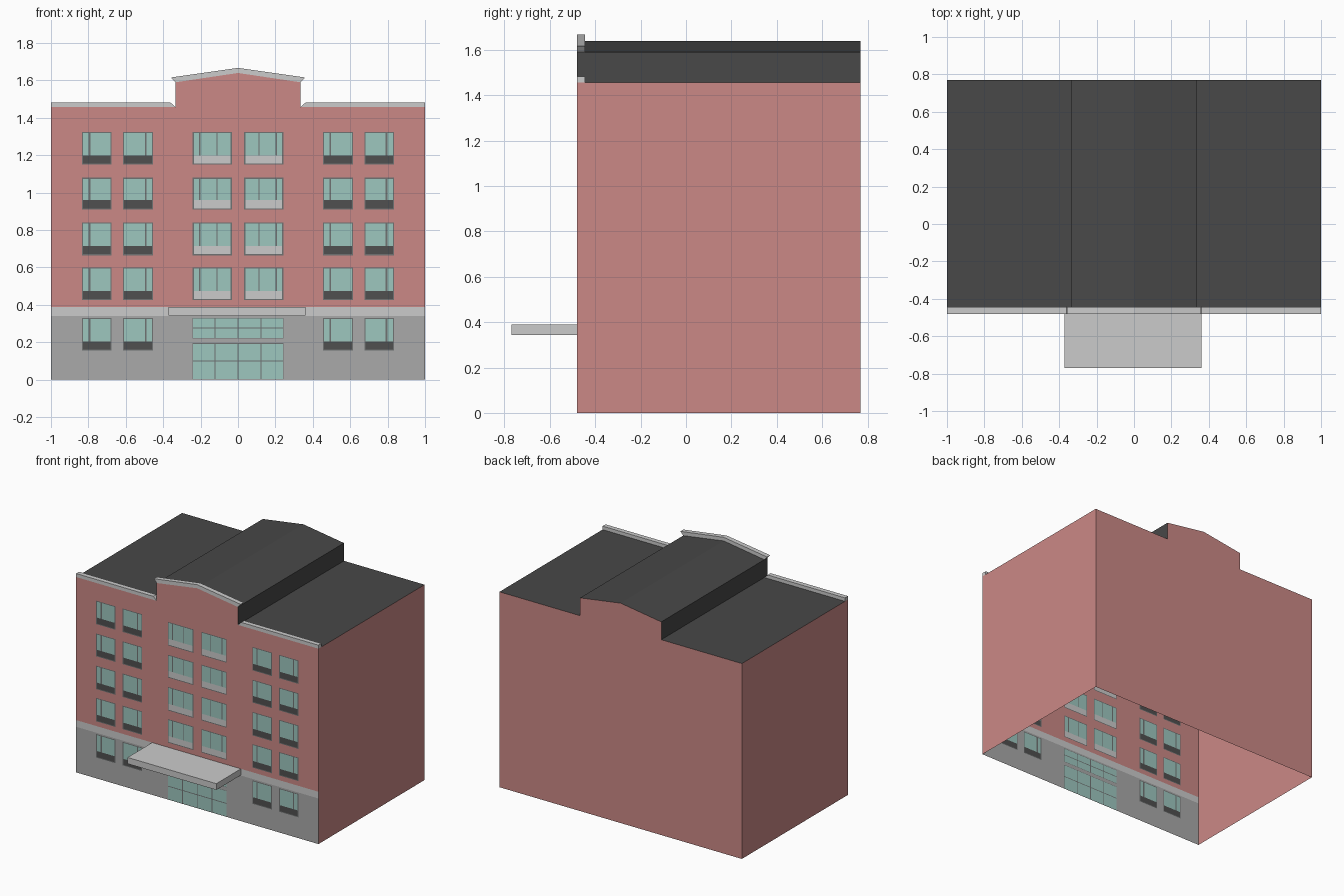
import bpy

if "Cube" in bpy.data.objects:
    bpy.data.objects.remove(bpy.data.objects["Cube"])

FRONT, BACK, EAVE = -0.48, 0.77, 1.457


def material(name, rgb):
    m = bpy.data.materials.new(name)
    m.diffuse_color = (*rgb, 1)
    m.use_nodes = True
    m.node_tree.nodes["Principled BSDF"].inputs["Base Color"].default_value = m.diffuse_color
    return m


BRICK = material("brick", (0.60, 0.25, 0.24))
ROOF = material("roofing", (0.065, 0.065, 0.065))
STONE = material("stone", (0.40, 0.40, 0.40))
TRIM = material("trim", (0.54, 0.54, 0.54))
GLASS = material("glass", (0.34, 0.57, 0.52))
FRAME = material("frame", (0.16, 0.17, 0.17))
DARK = material("dark_panel", (0.08, 0.08, 0.08))


def add(name, verts, faces, mat):
    me = bpy.data.meshes.new(name)
    me.from_pydata(verts, [], faces)
    me.materials.append(mat)
    ob = bpy.data.objects.new(name, me)
    bpy.context.collection.objects.link(ob)
    return ob


def prism(name, profile, y0, y1, mat):
    """Extrude a counter-clockwise x-z profile from y0 back to y1."""
    n = len(profile)
    verts = [(x, y, z) for y in (y0, y1) for x, z in profile]
    faces = [tuple(range(n)), tuple(range(2 * n - 1, n - 1, -1))]
    faces += [(i, i + n, (i + 1) % n + n, (i + 1) % n) for i in range(n)]
    return add(name, verts, faces, mat)


# Facade layout: flush rectangles, later ones replace earlier ones
layout = []


def rect(part, x0, x1, z0, z1):
    layout.append((part, round(x0, 4), round(x1, 4), round(z0, 4), round(z1, 4)))


def window(x0, x1, z0, z1, bars, panel):
    t = 0.006
    rect("window_frames", x0, x1, z0, z1)
    rect("window_glass", x0 + t, x1 - t, z0 + t, z1 - t)
    for x, w in bars:
        rect("window_frames", x - w / 2, x + w / 2, z0, z1)
    rect(panel, x0 + t, x1 - t, z0 + t, z0 + 0.05)


rect("brick_front", -1, 1, 0, EAVE)
rect("stone_base", -1, 1, 0, 0.34)
rect("stone_band", -1, 1, 0.34, 0.39)

rows = [(0.155, 0.33), (0.425, 0.60), (0.665, 0.84), (0.91, 1.08), (1.15, 1.325)]
for i, (z0, z1) in enumerate(rows):
    for s in (-1, 1):
        for a, b, bar in ((0.455, 0.615, 0.493), (0.675, 0.835, 0.793)):
            xs = sorted((s * a, s * b))
            window(*xs, z0, z1, [(s * bar, 0.01)], "dark_spandrels")
        if i:
            xs = sorted((s * 0.033, s * 0.242))
            window(*xs, z0, z1, [(s * 0.205, 0.008), (s * 0.112, 0.005)], "light_spandrels")

# Entrance glazing
for z0, z1, mid in ((0, 0.195, 0.10), (0.22, 0.33, 0.277)):
    rect("window_frames", -0.243, 0.243, z0, z1)
    rect("window_glass", -0.24, 0.24, z0 + 0.003, z1 - 0.003)
    for x in (-0.122, 0, 0.122):
        rect("window_frames", x - 0.003, x + 0.003, z0, z1)
    rect("window_frames", -0.243, 0.243, mid - 0.003, mid + 0.003)

# Cut the facade into cells and collect them by part
xs = sorted({v for r in layout for v in r[1:3]})
zs = sorted({v for r in layout for v in r[3:5]})
parts = {}
for x0, x1 in zip(xs, xs[1:]):
    for z0, z1 in zip(zs, zs[1:]):
        cx, cz = (x0 + x1) / 2, (z0 + z1) / 2
        part = [r[0] for r in layout if r[1] < cx < r[2] and r[3] < cz < r[4]][-1]
        index, faces = parts.setdefault(part, ({}, []))
        corners = ((x0, z0), (x1, z0), (x1, z1), (x0, z1))
        faces.append([index.setdefault((x, FRONT, z), len(index)) for x, z in corners])

colours = {"brick_front": BRICK, "stone_base": STONE, "stone_band": TRIM,
           "window_frames": FRAME, "window_glass": GLASS,
           "dark_spandrels": DARK, "light_spandrels": TRIM}
for part, (index, faces) in parts.items():
    add(part, list(index), faces, colours[part])

# Raised gable above the eaves, back wall and side walls
skyline = [(1, EAVE), (0.335, EAVE), (0.335, 1.59), (0, 1.64),
           (-0.335, 1.59), (-0.335, EAVE), (-1, EAVE)]
add("gable_front", [(x, FRONT, z) for x, z in skyline[1:6]], [range(5)], BRICK)
back = [(-1, 0), (1, 0)] + skyline
add("back_wall", [(x, BACK, z) for x, z in back], [range(len(back) - 1, -1, -1)], BRICK)
for name, x in (("left_wall", -1), ("right_wall", 1)):
    corners = [(x, FRONT, 0), (x, BACK, 0), (x, BACK, EAVE), (x, FRONT, EAVE)]
    add(name, corners, [(0, 1, 2, 3) if x > 0 else (3, 2, 1, 0)], BRICK)

# Roof sheet following the skyline
n = len(skyline)
add("roof", [(x, y, z) for y in (FRONT, BACK) for x, z in skyline],
    [(i, i + n, i + n + 1, i + 1) for i in range(n - 1)], ROOF)

# Cornices along the front edge, and the entrance canopy
CORNICE = FRONT + 0.035
prism("gable_cornice", [(-0.335, 1.59), (0, 1.64), (0.335, 1.59),
                        (0.358, 1.616), (0, 1.667), (-0.358, 1.616)], FRONT, CORNICE, TRIM)
prism("left_cornice", [(-1, EAVE), (-0.335, EAVE), (-0.362, 1.483), (-1, 1.483)],
      FRONT, CORNICE, TRIM)
prism("right_cornice", [(0.335, EAVE), (1, EAVE), (1, 1.483), (0.362, 1.483)],
      FRONT, CORNICE, TRIM)
prism("entrance_canopy", [(-0.372, 0.343), (0.36, 0.343), (0.36, 0.39), (-0.372, 0.39)],
      -0.77, FRONT, TRIM)
